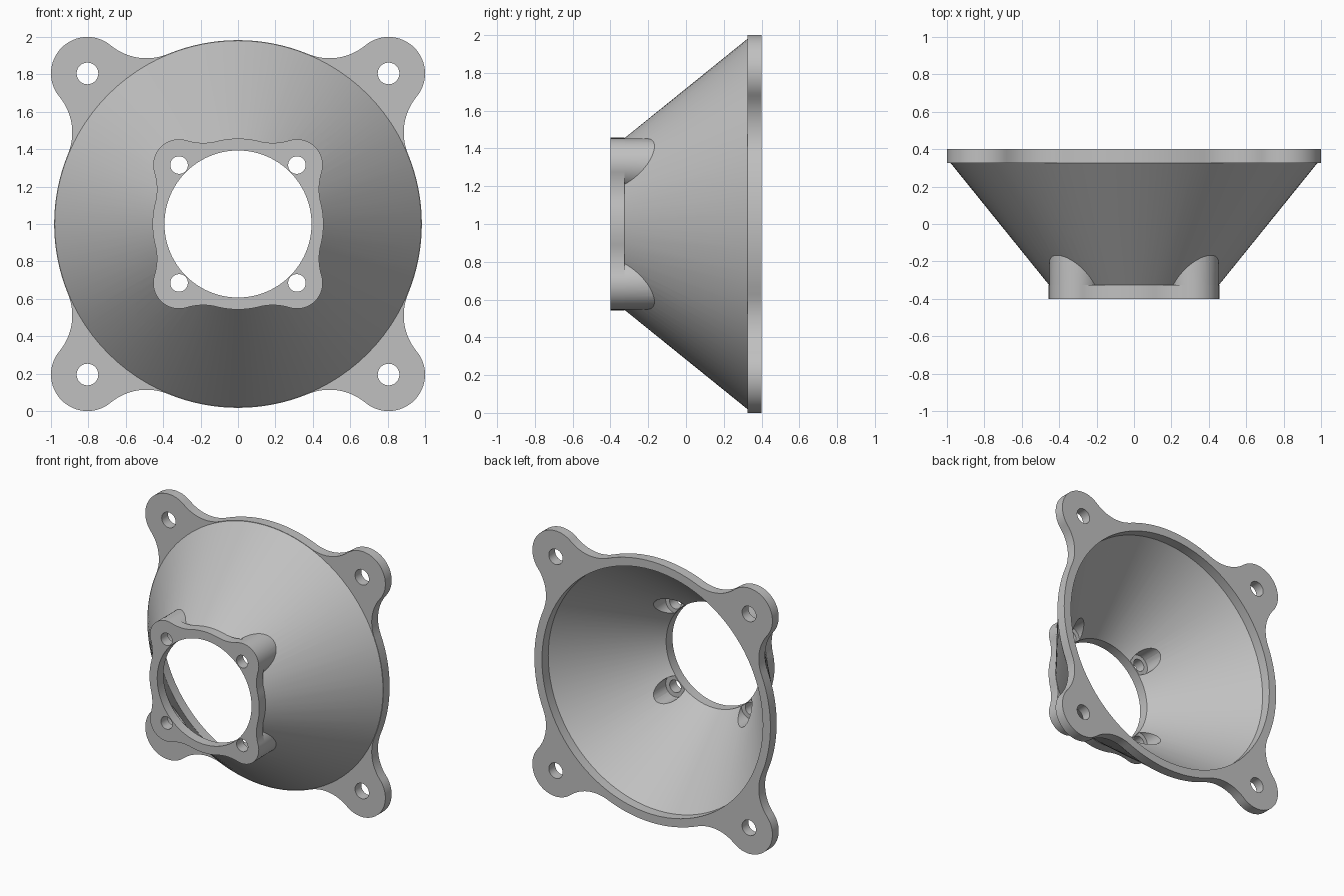
import bpy, bmesh, math
from mathutils import Vector

cube = bpy.data.objects.get("Cube")
if cube:
    bpy.data.objects.remove(cube, do_unlink=True)

grey = bpy.data.materials.new("light_grey")
grey.use_nodes = True
colour = (0.53, 0.53, 0.53, 1)
grey.diffuse_color = colour
grey.node_tree.nodes["Principled BSDF"].inputs["Base Color"].default_value = colour

CENTRE = Vector((0, 0, 1))
SEGMENTS = 96


def loft(name, rings):
    """Solid through rings of matching points, capped at both ends."""
    bm = bmesh.new()
    loops = [[bm.verts.new(CENTRE + Vector(p)) for p in ring] for ring in rings]
    count = len(loops[0])
    for a, b in zip(loops, loops[1:]):
        for i in range(count):
            j = (i + 1) % count
            bm.faces.new((a[i], a[j], b[j], b[i]))
    bm.faces.new(loops[0])
    bm.faces.new(loops[-1])
    bmesh.ops.recalc_face_normals(bm, faces=bm.faces)
    mesh = bpy.data.meshes.new(name)
    bm.to_mesh(mesh)
    bm.free()
    mesh.materials.append(grey)
    obj = bpy.data.objects.new(name, mesh)
    bpy.context.collection.objects.link(obj)
    return obj


def revolve(name, profile, x=0, z=0, segments=SEGMENTS):
    """Turn (radius, y) pairs around an axis along y."""
    turns = [math.tau * i / segments for i in range(segments)]
    return loft(name, [[(x + r * math.cos(t), y, z + r * math.sin(t)) for t in turns]
                       for r, y in profile])


def flange(name, disc, hole, lobe, fillet, y0, y1):
    """Disc with four rounded ears, blended by concave fillets."""
    reach, far, near = hole * math.sqrt(2), disc + fillet, lobe + fillet
    swing = math.acos((far**2 + reach**2 - near**2) / (2 * far * reach))
    ear = Vector((reach, 0))
    pivot = Vector((far * math.cos(swing), far * math.sin(swing)))
    away = pivot - ear
    ear_end = math.atan2(away.y, away.x)

    def arc(c, r, a, b, n):
        return [c + r * Vector((math.cos(a + (b - a) * i / n), math.sin(a + (b - a) * i / n)))
                for i in range(n)]

    # Half an ear, its fillet, then the disc up to the next ear
    half = arc(ear, lobe, 0, ear_end, 16)
    half += arc(pivot, fillet, ear_end - math.pi, swing - math.pi, 12)
    mirrored = [Vector((p.x, -p.y)) for p in reversed(half[1:])]
    touch = disc * Vector((math.cos(swing), math.sin(swing)))
    rim = [touch] + arc(Vector((0, 0)), disc, swing, math.pi / 2 - swing, 16)[1:]
    rim.append(disc * Vector((math.sin(swing), math.cos(swing))))
    quarter = mirrored + half + rim
    points = []
    for k in range(4):
        t = math.pi / 4 + k * math.pi / 2
        c, s = math.cos(t), math.sin(t)
        points += [(p.x * c - p.y * s, p.x * s + p.y * c) for p in quarter]
    return loft(name, [[(x, y, z) for x, z in points] for y in (y0, y1)])


def combine(target, tool, operation):
    mod = target.modifiers.new(tool.name, "BOOLEAN")
    mod.operation, mod.object, mod.solver = operation, tool, "EXACT"
    bpy.ops.object.select_all(action="DESELECT")
    bpy.context.view_layer.objects.active = target
    target.select_set(True)
    bpy.ops.object.modifier_apply(modifier=mod.name)
    bpy.data.objects.remove(tool, do_unlink=True)


FRONT, FRONT_IN, BACK_IN, BACK = -0.4, -0.325, 0.325, 0.4
SMALL, LARGE = 0.315, 0.805
corners = [(x, z) for x in (-1, 1) for z in (-1, 1)]

# Conical duct, ends buried in the two flanges
funnel = revolve("funnel_adapter", [(0.44, -0.36), (0.455, FRONT_IN),
                                    (0.98, BACK_IN), (0.97, 0.36)])
combine(funnel, flange("front_flange", 0.457, SMALL, 0.138, 0.3, FRONT, FRONT_IN), "UNION")
combine(funnel, flange("back_flange", 0.983, LARGE, 0.195, 0.3, BACK_IN, BACK), "UNION")

# Screw bosses running from the front ears into the cone
for x, z in corners:
    boss = revolve("screw_boss", [(0.137, -0.37), (0.137, -0.12)], x * SMALL, z * SMALL, 48)
    combine(funnel, boss, "UNION")

# Air passage
bore = revolve("air_passage", [(0.393, -0.5), (0.393, FRONT_IN), (0.92, BACK_IN), (0.92, 0.5)])
combine(funnel, bore, "DIFFERENCE")

# Screw holes, with recessed head pockets inside the front bosses
for x, z in corners:
    pocket = revolve("head_pocket", [(0.047, -0.5), (0.047, -0.322), (0.08, -0.322), (0.08, 0.1)],
                     x * SMALL, z * SMALL, 32)
    combine(funnel, pocket, "DIFFERENCE")
    hole = revolve("mount_hole", [(0.058, 0.2), (0.058, 0.5)], x * LARGE, z * LARGE, 32)
    combine(funnel, hole, "DIFFERENCE")

bpy.ops.object.shade_smooth_by_angle(angle=math.radians(30))
